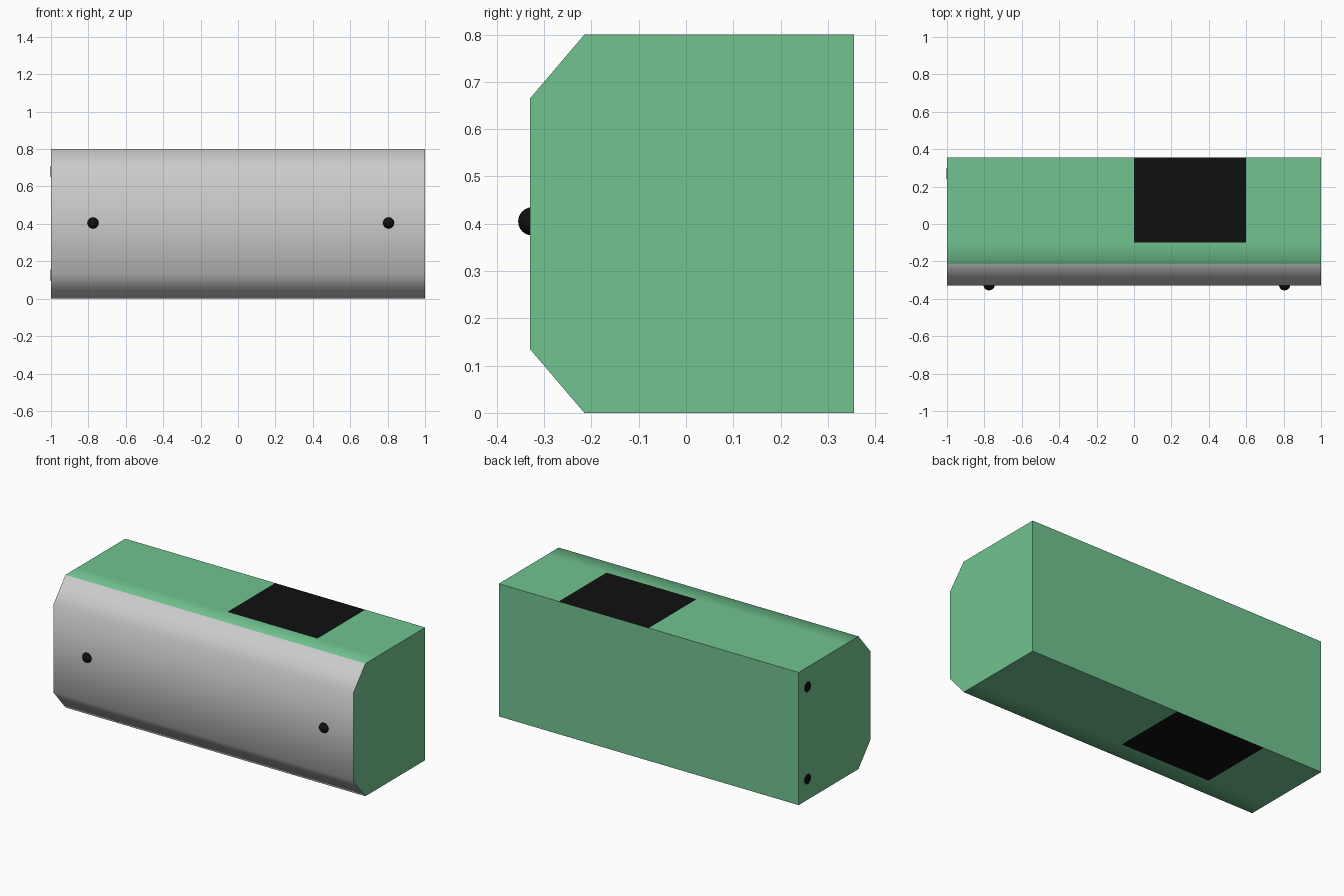
import bpy, bmesh, math

if "Cube" in bpy.data.objects:
    bpy.data.objects.remove(bpy.data.objects["Cube"])


def material(name, r, g, b):
    m = bpy.data.materials.new(name)
    m.diffuse_color = (r, g, b, 1)
    m.use_nodes = True
    m.node_tree.nodes["Principled BSDF"].inputs["Base Color"].default_value = m.diffuse_color
    return m


def smooth(obj, degrees):
    bpy.ops.object.select_all(action='DESELECT')
    obj.select_set(True)
    bpy.context.view_layer.objects.active = obj
    bpy.ops.object.shade_smooth_by_angle(angle=math.radians(degrees))


green = material("green", 0.165, 0.55, 0.28)
black = material("black", 0.005, 0.005, 0.005)

# Casing: chamfered side profile (y, z) lofted along x stations
profile = [(-0.33, 0.135), (-0.215, 0), (-0.1, 0), (0.355, 0),
           (0.355, 0.8), (-0.1, 0.8), (-0.215, 0.8), (-0.33, 0.665)]
stations = [-1, -0.6, 0, 0.6, 1]
GREY, GREEN, BLACK = 0, 1, 2
bm = bmesh.new()
rings = [[bm.verts.new((x, y, z)) for y, z in profile] for x in stations]
n = len(profile)
for s in range(len(stations) - 1):
    for i in range(n):
        j = (i + 1) % n
        f = bm.faces.new((rings[s][i], rings[s][j], rings[s + 1][j], rings[s + 1][i]))
        if i in (0, 6, 7):                       # front and chamfers
            f.material_index = GREY
        elif (s, i) in ((1, 2), (2, 4)):         # bottom and top panels
            f.material_index = BLACK
        else:
            f.material_index = GREEN
for ring in (rings[0], rings[-1]):               # end caps
    bm.faces.new(ring).material_index = GREEN
bmesh.ops.recalc_face_normals(bm, faces=bm.faces[:])
mesh = bpy.data.meshes.new("casing")
bm.to_mesh(mesh)
bm.free()
casing = bpy.data.objects.new("casing", mesh)
bpy.context.collection.objects.link(casing)
for m in (None, green, black):
    mesh.materials.append(m)
smooth(casing, 60)

# Round knobs on the front
for side, x in (("left", -0.775), ("right", 0.805)):
    bpy.ops.mesh.primitive_uv_sphere_add(segments=24, ring_count=12, radius=0.03,
                                         location=(x, -0.325, 0.405))
    knob = bpy.context.object
    knob.name = side + "_knob"
    knob.data.materials.append(black)
    smooth(knob, 60)

# Flat discs on the left end
for level, z in (("lower", 0.125), ("upper", 0.68)):
    bpy.ops.mesh.primitive_cylinder_add(vertices=24, radius=0.03, depth=0.006,
                                        location=(-0.999, 0.27, z),
                                        rotation=(0, math.pi / 2, 0))
    disc = bpy.context.object
    disc.name = level + "_end_disc"
    disc.data.materials.append(black)
    smooth(disc, 30)
